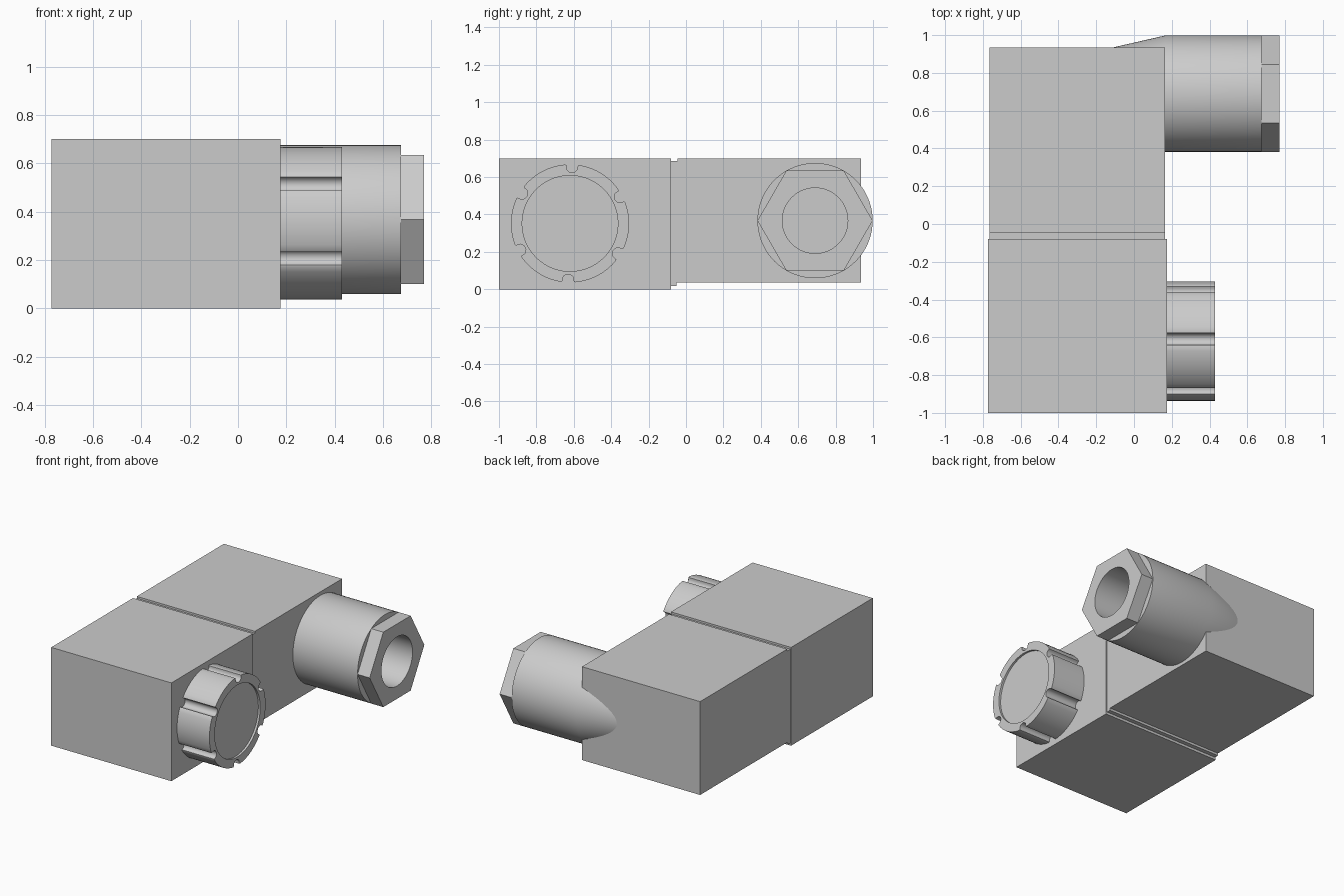
import bpy, bmesh
from math import sin, cos, pi, radians, atan2, hypot

cube = bpy.data.objects.get("Cube")
if cube:
    bpy.data.objects.remove(cube, do_unlink=True)

grey = bpy.data.materials.new("light grey")
grey.use_nodes = True
colour = (0.6, 0.6, 0.6, 1)
grey.diffuse_color = colour
grey.node_tree.nodes["Principled BSDF"].inputs["Base Color"].default_value = colour


def loft(name, sections, smooth=True):
    """Join closed (y, z) outlines placed at successive x and cap both ends."""
    bm = bmesh.new()
    rings = [[bm.verts.new((x, y, z)) for y, z in pts] for x, pts in sections]
    for a, b in zip(rings, rings[1:]):
        for i in range(len(a)):
            j = (i + 1) % len(a)
            bm.faces.new((a[i], a[j], b[j], b[i]))
    bm.faces.new(rings[0])
    bm.faces.new(rings[-1])
    bmesh.ops.recalc_face_normals(bm, faces=bm.faces)
    mesh = bpy.data.meshes.new(name)
    bm.to_mesh(mesh)
    bm.free()
    mesh.materials.append(grey)
    obj = bpy.data.objects.new(name, mesh)
    bpy.context.collection.objects.link(obj)
    if smooth:
        bpy.ops.object.select_all(action="DESELECT")
        obj.select_set(True)
        bpy.context.view_layer.objects.active = obj
        bpy.ops.object.shade_smooth_by_angle(angle=radians(30))
    return obj


def polar(centre, points):
    return [(centre[0] + r * cos(a), centre[1] + r * sin(a)) for a, r in points]


# Front housing block
front = [(-1, 0), (-0.08, 0), (-0.08, 0.7), (-1, 0.7)]
loft("front_housing", [(-0.772, front), (0.175, front)], smooth=False)

# Rear housing with the narrow neck that forms the parting groove
rear = [(-0.08, 0.018), (-0.05, 0.018), (-0.05, 0.035), (0.935, 0.035),
        (0.935, 0.7), (-0.045, 0.7), (-0.045, 0.686), (-0.08, 0.686)]
loft("rear_housing", [(-0.766, rear), (0.165, rear)], smooth=False)

# Cable gland: tapered root, round barrel, hexagonal end and bore
gland = (0.69, 0.367)
angles = [2 * pi * i / 72 for i in range(72)]


def circle(r):
    return polar(gland, [(a, r) for a in angles])


def hexagon(r):
    half = pi / 6
    return polar(gland, [(a, r * cos(half) / cos(a % (2 * half) - half))
                         for a in angles])


loft("cable_gland", [
    (-0.11, circle(0.245)), (0.165, circle(0.308)), (0.675, circle(0.308)),
    (0.675, hexagon(0.308)), (0.77, hexagon(0.308)),
    (0.77, circle(0.175)), (0.2, circle(0.175))])

# Round knob with six grip notches and a recessed face
knob = (-0.62, 0.352)
outer, notch = 0.316, 0.032
outline = []
for k in range(6):
    mid = radians(88 + 60 * k)
    for i in range(9):
        t = pi * (i / 8 - 0.5) * 1.15
        u, v = 0.304 - notch * cos(t), notch * sin(t)
        outline.append((mid + atan2(v, u), min(hypot(u, v), outer)))
    for i in range(11):
        outline.append((mid + radians(7 + 4.6 * i), outer))
rim = polar(knob, outline)
inner = polar(knob, [(a, 0.256) for a, r in outline])
loft("knob", [(0.17, rim), (0.43, rim), (0.43, inner), (0.415, inner)])
